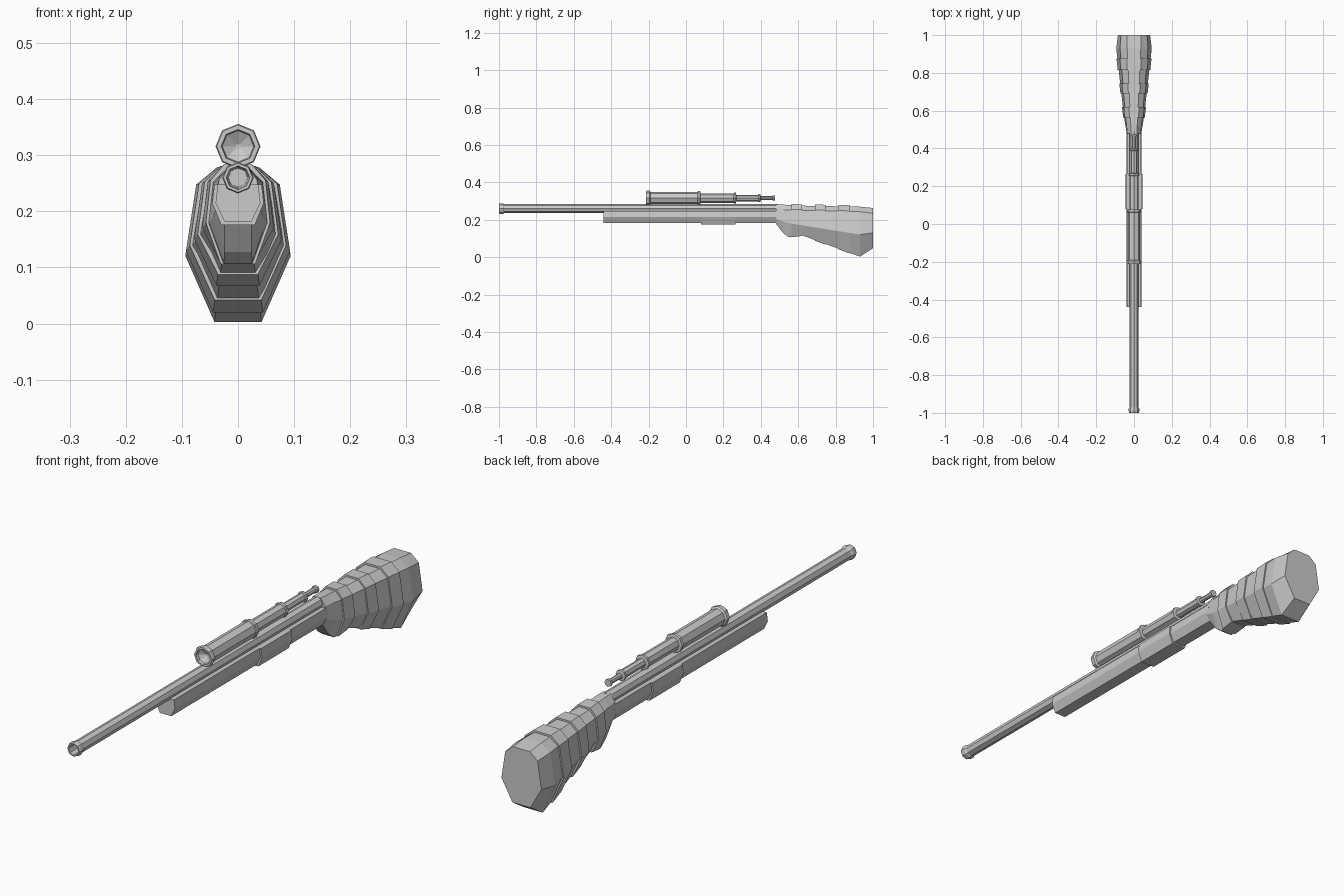
import bpy, bmesh, math


def loft(name, rings, cap_start=True, cap_end=True):
    """Skin a series of equal-length point rings into one object."""
    bm = bmesh.new()
    vs = [[bm.verts.new(p) for p in ring] for ring in rings]
    n = len(vs[0])
    for a, b in zip(vs, vs[1:]):
        for i in range(n):
            j = (i + 1) % n
            bm.faces.new((a[i], a[j], b[j], b[i]))
    if cap_start:
        bm.faces.new(vs[0])
    if cap_end:
        bm.faces.new(vs[-1])
    bmesh.ops.recalc_face_normals(bm, faces=bm.faces)
    me = bpy.data.meshes.new(name)
    bm.to_mesh(me)
    bm.free()
    ob = bpy.data.objects.new(name, me)
    bpy.context.collection.objects.link(ob)
    return ob


def lathe(name, z, profile, sides=8):
    """Turn a (y, radius) profile around a lengthwise axis at height z."""
    angles = [2 * math.pi * i / sides for i in range(sides)]
    return loft(name, [[(r * math.sin(a), y, z + r * math.cos(a)) for a in angles]
                       for y, r in profile])


def mirrored(half, y):
    """Close a right-hand half section, listed top to bottom."""
    return [(x, y, z) for x, z in half] + [(-x, y, z) for x, z in reversed(half)]


# Barrel with a hollow, collared muzzle
lathe("barrel", 0.26, [(-0.85, 0.017), (-1.0, 0.021), (-1.0, 0.026), (-0.993, 0.028),
                       (-0.978, 0.028), (-0.972, 0.024), (0.49, 0.024)])

# Scope: recessed front lens, stepped tubes with collars
lathe("scope", 0.316, [(-0.19, 0.004), (-0.203, 0.028), (-0.213, 0.03), (-0.213, 0.038),
                       (-0.208, 0.04), (-0.195, 0.04), (-0.19, 0.033), (0.062, 0.033),
                       (0.064, 0.037), (0.076, 0.037), (0.078, 0.025), (0.255, 0.025),
                       (0.257, 0.029), (0.267, 0.029), (0.269, 0.017), (0.387, 0.017),
                       (0.389, 0.021), (0.398, 0.021), (0.4, 0.01), (0.462, 0.01),
                       (0.464, 0.014), (0.475, 0.014), (0.475, 0.008)])

# Fore-end under the barrel, with a thicker band
for name, y0, y1, g in (("fore_end", -0.44, 0.49, 0), ("fore_end_band", 0.08, 0.265, 0.006)):
    half = [(0.036 + g, 0.248), (0.04 + g, 0.215), (0.024 + g, 0.182 - g)]
    loft(name, [mirrored(half, y) for y in (y0, y1)])

# Stock keys: y, top z, shoulder z, belly z, bottom z, then the four half widths
keys = [
    (0.48, 0.282, 0.256, 0.205, 0.18, 0.016, 0.034, 0.039, 0.024),
    (0.52, 0.281, 0.254, 0.19, 0.128, 0.017, 0.039, 0.045, 0.024),
    (0.55, 0.279, 0.252, 0.182, 0.107, 0.018, 0.043, 0.05, 0.025),
    (0.563, 0.278, 0.252, 0.18, 0.108, 0.019, 0.044, 0.052, 0.026),
    (0.585, 0.276, 0.251, 0.176, 0.13, 0.02, 0.046, 0.055, 0.026),
    (0.93, 0.27, 0.243, 0.121, 0.003, 0.036, 0.074, 0.094, 0.042),
    (1.0, 0.263, 0.235, 0.13, 0.048, 0.036, 0.069, 0.085, 0.038),
]


def section(y, grow=0.0):
    for a, b in zip(keys, keys[1:]):
        if y <= b[0]:
            break
    t = (y - a[0]) / (b[0] - a[0])
    v = [p + (q - p) * t for p, q in zip(a, b)]
    z, w = v[1:5], v[5:9]
    dz = (grow, grow * 0.5, 0, -grow * 0.5)
    return mirrored([(wi + grow * 0.7, zi + d) for wi, zi, d in zip(w, z, dz)], y)


# Stock body
loft("stock", [section(k[0]) for k in keys])

# Raised wraps around the stock
for i, (y0, y1) in enumerate(((0.565, 0.62), (0.69, 0.745), (0.815, 0.875))):
    loft("stock_wrap_%d" % (i + 1), [section(y, 0.007) for y in (y0, y1)])
